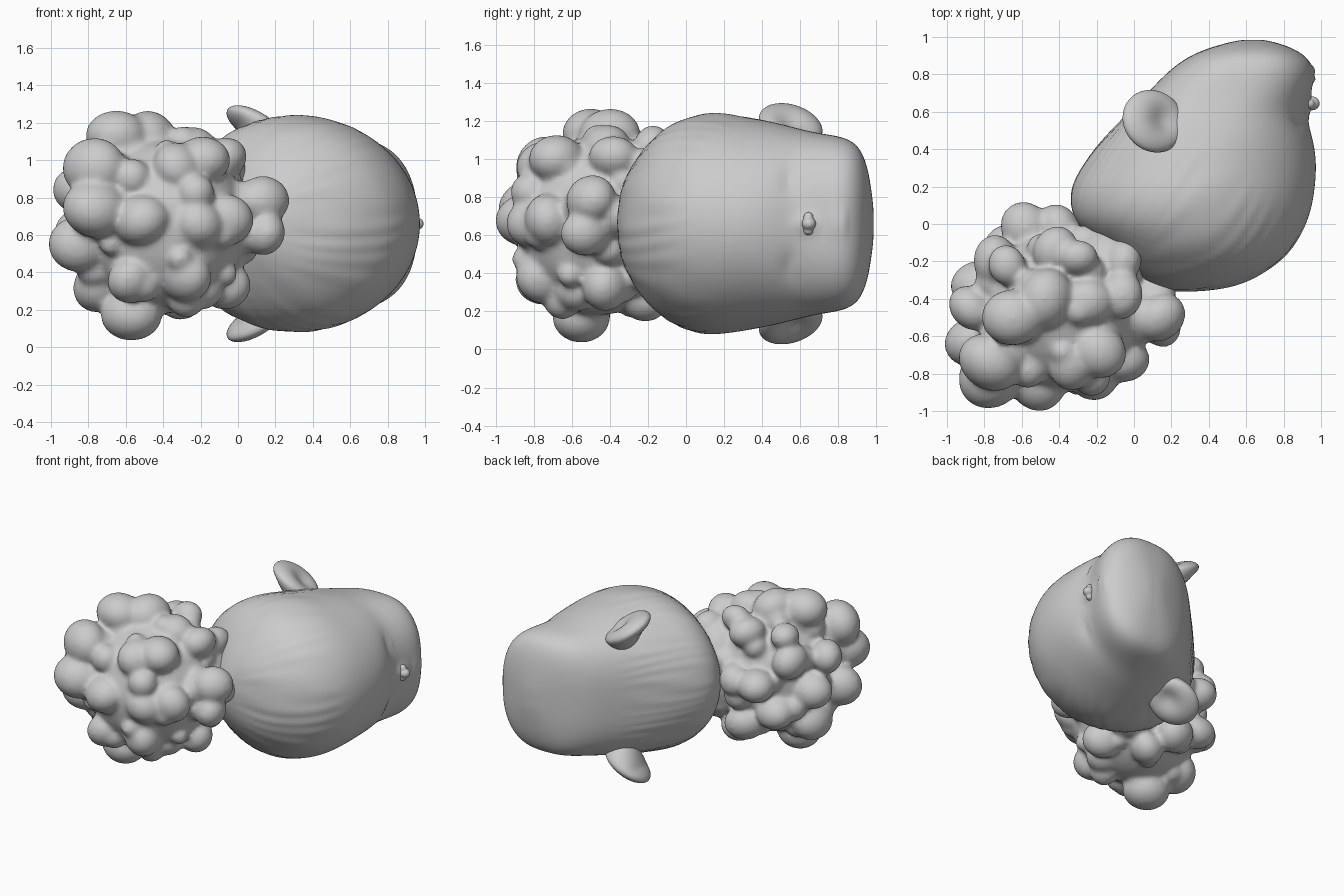
import bpy, bmesh, math
from mathutils import Vector, Matrix

if "Cube" in bpy.data.objects:
    bpy.data.objects.remove(bpy.data.objects["Cube"])

MID = 0.66  # height of the mirror plane


def make_object(name, bm):
    bmesh.ops.recalc_face_normals(bm, faces=bm.faces[:])
    mesh = bpy.data.meshes.new(name)
    bm.to_mesh(mesh)
    bm.free()
    for p in mesh.polygons:
        p.use_smooth = True
    ob = bpy.data.objects.new(name, mesh)
    bpy.context.collection.objects.link(ob)
    return ob


def ball(bm, loc, size, rot=None):
    m = Matrix.Translation(loc) @ (rot or Matrix()) @ Matrix.Diagonal((*size, 1))
    bmesh.ops.create_icosphere(bm, subdivisions=4, radius=1, matrix=m)


# Head: elliptical sections stacked along y (y, x min, x max, half height)
sections = [
    (-.36, .20, .32, .05), (-.348, .12, .47, .16), (-.31, .04, .62, .27),
    (-.2, -.08, .79, .43), (-.1, -.19, .87, .51), (0, -.31, .925, .56),
    (.1, -.345, .955, .583), (.2, -.337, .97, .582), (.3, -.285, .977, .565),
    (.4, -.215, .97, .547), (.5, -.125, .945, .525), (.6, -.025, .915, .498),
    (.7, .07, .945, .475), (.8, .165, .968, .462), (.87, .25, .945, .437),
    (.92, .34, .89, .39), (.96, .46, .80, .28), (.985, .57, .70, .09)]
N = 40
bm = bmesh.new()
rings = []
for y, x0, x1, h in sections:
    jaw = min(1, max(0, (y - .35) / .35))  # squarer toward the jaw
    ring = []
    for i in range(N):
        a = 2 * math.pi * i / N
        c, s = math.cos(a), math.sin(a)
        k = 1 - (.2 if c > 0 else .27) * jaw
        ring.append(bm.verts.new((
            (x0 + x1) / 2 + (x1 - x0) / 2 * math.copysign(abs(c) ** k, c), y,
            MID + h * math.copysign(abs(s) ** k, s))))
    rings.append(ring)
for r0, r1 in zip(rings, rings[1:]):
    for i in range(N):
        j = (i + 1) % N
        bm.faces.new((r0[i], r0[j], r1[j], r1[i]))
for r in (rings[0], rings[-1]):
    c = bm.verts.new(sum((v.co for v in r), Vector()) / N)
    for i in range(N):
        bm.faces.new((r[i], r[(i + 1) % N], c))
head = make_object("head", bm)
sub = head.modifiers.new("smooth_surface", 'SUBSURF')
sub.levels = sub.render_levels = 2
bpy.context.view_layer.objects.active = head
bpy.ops.object.modifier_apply(modifier=sub.name)

# Face relief (y, z offset, y spread, z spread, amount): eyes, lids, lips, nose bridge
relief = [(.55, .23, .05, .08, -.015), (.58, .23, .014, .05, .012),
          (.55, -.23, .05, .08, -.015), (.58, -.23, .014, .05, .012),
          (.775, 0, .018, .07, .013), (.825, 0, .02, .07, .013),
          (.63, 0, .06, .05, .025)]
# Combed strands radiate from the bun
axis = Vector((.62, .78, 0)).normalized()
side = Vector((-axis.y, axis.x, 0))
root = Vector((-.1, -.16, MID))
for v in head.data.vertices:
    d = v.co - root
    along = d.dot(axis)
    ang = math.atan2(d.z, d.dot(side))
    fade = max(0, min(1, along / .15, (.8 - along) / .2))
    wave = math.sin(31 * ang + 3 * math.sin(7 * ang + 4 * along))
    n = v.normal.copy()
    v.co += n * .0022 * fade * wave
    if v.co.x > .6:
        y, z = v.co.y, v.co.z - MID
        for ey, ez, sy, sz, amount in relief:
            v.co.x += amount * math.exp(-((y - ey) / sy) ** 2 - ((z - ez) / sz) ** 2)

# Ears: tilted discs with a shallow hollow and a broad root
for s, name in ((1, "ear_upper"), (-1, "ear_lower")):
    bm = bmesh.new()
    bmesh.ops.create_uvsphere(bm, u_segments=40, v_segments=28, radius=1)
    tilt = Matrix.Rotation(math.radians(29), 4, 'Y') @ Matrix.Rotation(math.radians(-15), 4, 'X')
    for v in bm.verts:
        x, y, z = v.co
        rr = (x - .25) ** 2 + y * y
        p = Vector((.185 * x, .172 * y, .068 * z))
        if z > 0:
            p.z -= .045 * math.exp(-rr / .25)
        else:
            p.z += .10 * z * max(0, x + .5) * (1 - .5 * y * y)
        p = tilt @ p + Vector((.105, .55, 1.18))
        v.co = (p.x, p.y, MID + s * (p.z - MID))
    make_object(name, bm)

# Nose: tip and two nostril wings
bm = bmesh.new()
ball(bm, (.95, .645, MID), (.043, .038, .035))
for s in (-1, 1):
    ball(bm, (.937, .643, MID + s * .035), (.03, .026, .026))
nose = make_object("nose", bm)

# Curly bun: a core covered in lumps, fused into one skin (x, y, z, radius)
lumps = [
    (-.65, -.5, 1.13, .15), (-.47, -.4, 1.12, .15), (-.77, -.74, .96, .16),
    (-.76, -.81, .74, .17), (-.52, -.84, .68, .15), (-.85, -.63, .55, .15),
    (-.74, -.45, .33, .15), (-.57, -.55, .17, .15), (-.57, -.76, .36, .13),
    (-.28, -.75, .38, .14), (-.2, -.58, .3, .11), (-.22, -.78, .66, .15),
    (-.07, -.72, .68, .14), (-.32, -.74, .96, .14), (-.19, -.68, 1.0, .14),
    (.14, -.5, .79, .13), (.14, -.53, .61, .12), (-.25, -.42, 1.06, .13),
    (-.07, -.38, 1.01, .12), (-.07, -.42, .33, .13), (-.3, -.22, .26, .12),
    (-.58, -.02, .7, .13), (-.84, -.32, .62, .13), (-.74, -.2, .86, .13),
    (-.66, -.13, .48, .13), (-.42, -.14, 1.02, .12), (-.87, -.45, .84, .12),
    (-.44, -.08, .36, .13), (-.68, -.22, 1.03, .1), (-.3, -.18, 1.08, .1),
    (-.06, -.2, .95, .11), (-.1, -.22, .4, .11), (.1, -.37, .7, .12),
    (-.4, -.02, .7, .12)]
core = Vector((-.4, -.46, .65))
bm = bmesh.new()
ball(bm, core, (.45, .44, .47))
ball(bm, (-.14, -.2, .65), (.22, .22, .36))
for i, (x, y, z, r) in enumerate(lumps):
    rot = Matrix.Rotation(i * 1.3, 4, 'Z') @ Matrix.Rotation(i * .9, 4, 'X')
    p = Vector((x, y, z))
    ball(bm, p, (r * 1.1, r, r * .9), rot)
    ball(bm, p.lerp(core, .22), (r, r, r))  # root of the lump
# Small filler curls spread evenly between the large ones
for i in range(34):
    h = 1 - 2 * (i + .5) / 34
    w, a = math.sqrt(1 - h * h), i * 2.39996
    p = core + Vector((.44 * w * math.cos(a), .43 * w * math.sin(a), .46 * h))
    r = .085 + .02 * math.sin(i * 2.1)
    ball(bm, p, (r, r, r))
bun = make_object("hair_bun", bm)


# Fuse overlapping pieces into one soft skin
def fuse(ob, voxel, steps):
    rm = ob.modifiers.new("fuse", 'REMESH')
    rm.mode = 'VOXEL'
    rm.voxel_size = voxel
    rm.use_smooth_shade = True
    sm = ob.modifiers.new("soften", 'SMOOTH')
    sm.factor = .5
    sm.iterations = steps


fuse(bun, .016, 12)
fuse(nose, .006, 4)
